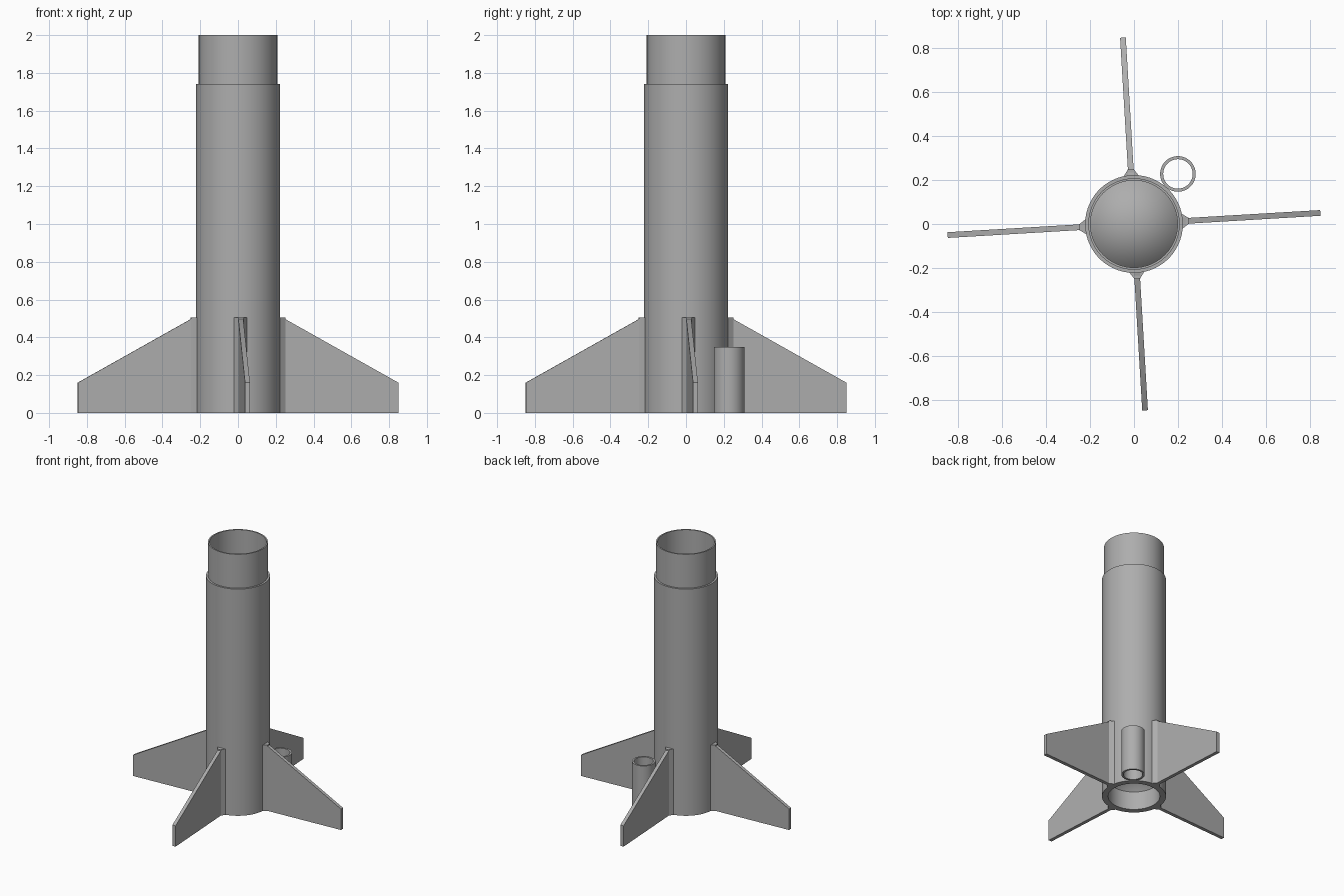
import bpy, bmesh, math
from mathutils import Matrix, Vector

cube = bpy.data.objects.get("Cube")
if cube:
    bpy.data.objects.remove(cube, do_unlink=True)

grey = bpy.data.materials.new("plain_grey")
grey.use_nodes = True
COLOUR = (0.42, 0.42, 0.42, 1)
grey.diffuse_color = COLOUR
grey.node_tree.nodes["Principled BSDF"].inputs["Base Color"].default_value = COLOUR


def finish(bm, name):
    bmesh.ops.remove_doubles(bm, verts=bm.verts, dist=1e-5)
    bmesh.ops.recalc_face_normals(bm, faces=bm.faces)
    mesh = bpy.data.meshes.new(name)
    bm.to_mesh(mesh)
    bm.free()
    mesh.materials.append(grey)
    obj = bpy.data.objects.new(name, mesh)
    bpy.context.collection.objects.link(obj)
    bpy.ops.object.select_all(action='DESELECT')
    obj.select_set(True)
    bpy.context.view_layer.objects.active = obj
    bpy.ops.object.shade_smooth_by_angle(angle=math.radians(30))
    return obj


def lathe(name, profile, closed=True, steps=96):
    """Turn an (r, z) outline around the z axis."""
    bm = bmesh.new()
    verts = [bm.verts.new((r, 0, z)) for r, z in profile]
    edges = [bm.edges.new(pair) for pair in zip(verts, verts[1:])]
    if closed:
        edges.append(bm.edges.new((verts[-1], verts[0])))
    bmesh.ops.spin(bm, geom=verts + edges, cent=(0, 0, 0), axis=(0, 0, 1),
                   angle=math.tau, steps=steps)
    return finish(bm, name)


def prism(name, outline, offset, turn):
    """Extrude a flat outline, then turn it around the z axis."""
    bm = bmesh.new()
    face = bm.faces.new([bm.verts.new(p) for p in outline])
    out = bmesh.ops.extrude_face_region(bm, geom=[face], use_keep_orig=True)
    moved = [v for v in out["geom"] if isinstance(v, bmesh.types.BMVert)]
    bmesh.ops.translate(bm, verts=moved, vec=Vector(offset))
    bm.transform(Matrix.Rotation(turn, 4, 'Z'))
    return finish(bm, name)


# Body tube: stepped collar on top, conical bulkhead inside, open tail bore
R, COLLAR, BORE, TAIL = 0.2225, 0.208, 0.198, 0.18
lathe("body_tube", [
    (0, 0.32), (TAIL, 0.14), (TAIL, 0), (R, 0), (R, 1.74), (COLLAR, 1.74),
    (COLLAR, 2), (BORE, 2), (BORE, 0.17), (0, 0.368)], closed=False)

# Launch guide tube touching the body
guide = lathe("guide_tube", [(0.067, 0), (0.081, 0), (0.081, 0.35), (0.067, 0.35)],
              steps=64)
guide.location = (0.2, 0.228, 0)

# Four fins with root fillets
HALF = 0.013
ROOT_Z = 0.505
for i, side in enumerate(("left", "back", "right", "front")):
    turn = math.radians(3.4 + 90 * i)
    prism(side + "_fin",
          [(0.21, -HALF, 0), (0.85, -HALF, 0), (0.85, -HALF, 0.16),
           (0.235, -HALF, ROOT_Z), (0.21, -HALF, ROOT_Z)],
          (0, 2 * HALF, 0), turn)
    half_fillet = [(0.212, 0.04), (0.228, 0.028), (0.25, HALF)]
    outline = [(x, -y, 0) for x, y in half_fillet]
    outline += [(x, y, 0) for x, y in reversed(half_fillet)]
    prism(side + "_fin_fillet", outline, (0, 0, ROOT_Z), turn)
